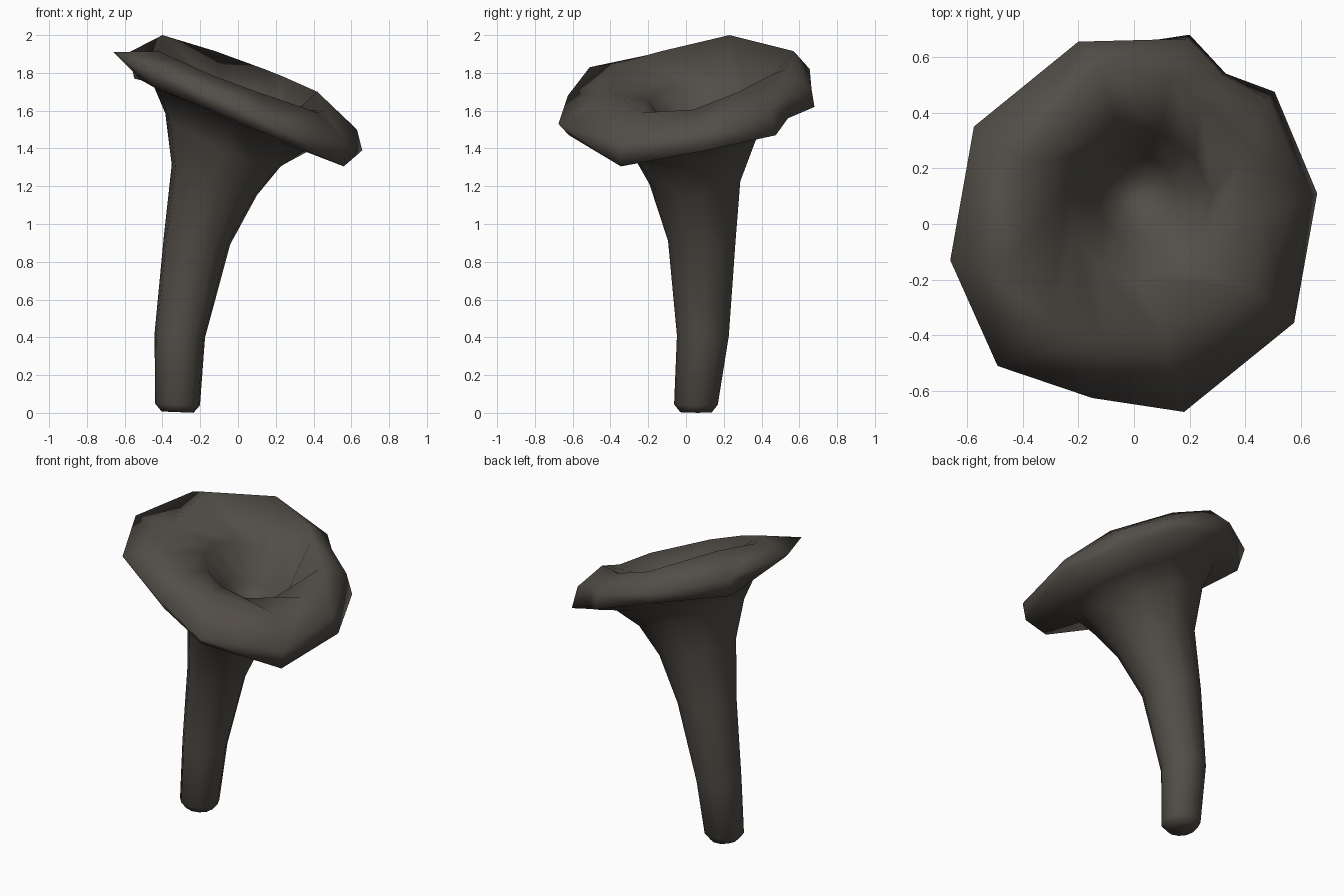
import bpy, bmesh, math

# Single dark grey-brown colour
mat = bpy.data.materials.new("dark_grey_brown")
mat.diffuse_color = (0.085, 0.075, 0.064, 1)

# Uneven rim: lower edge, upper edge and inner crest of the rolled lip
lower = [(.2, .68, 1.62), (.33, .54, 1.56), (.505, .475, 1.47), (.658, .11, 1.39),
         (.56, -.345, 1.305), (.17, -.62, 1.47), (-.14, -.57, 1.60), (-.43, -.42, 1.715),
         (-.51, -.03, 1.76), (-.55, .31, 1.77), (-.195, .62, 1.745)]
upper = [(.19, .665, 1.71), (.31, .54, 1.69), (.48, .45, 1.61), (.63, .1, 1.50),
         (.575, -.355, 1.42), (.18, -.675, 1.53), (-.15, -.625, 1.68), (-.49, -.51, 1.83),
         (-.66, -.13, 1.91), (-.575, .35, 1.91), (-.2, .655, 1.82)]
crest = [(.14, .53, 1.82), (.24, .43, 1.78), (.42, .28, 1.70), (.46, .04, 1.605),
         (.42, -.23, 1.59), (.1, -.40, 1.70), (-.12, -.41, 1.78), (-.3, -.33, 1.86),
         (-.42, -.13, 1.915), (-.4, .23, 2.0), (-.12, .57, 1.915)]
N = len(lower)


def ring(cx, cy, rx, ry, z, sx, sy=0):
    """Tilted elliptical ring, z changing along x by sx and along y by sy."""
    pts = []
    for i in range(N):
        a = math.radians(74) - 2 * math.pi * i / N
        dx, dy = rx * math.cos(a), ry * math.sin(a)
        pts.append((cx + dx, cy + dy, z + sx * dx + sy * dy))
    return pts


# Stem, from rounded foot up into the flare
stem = [ring(*p) for p in [
    (-.32, .055, .085, .085, .004, -.04),
    (-.32, .055, .12, .118, .045, -.04),
    (-.308, .092, .135, .14, .41, -.08),
    (-.217, .087, .178, .182, .91, -.1),
    (-.125, .052, .228, .245, 1.23, -.356, .08),
    (-.078, .045, .31, .34, 1.44, -.455, .15),
    (-.035, .04, .43, .43, 1.575, -.435, .08)]]

# Funnel, from the lip down into the narrow throat
funnel = [ring(*p) for p in [
    (.02, .07, .26, .27, 1.65, -.4),
    (.01, .10, .14, .15, 1.48, -.3),
    (.0, .12, .05, .05, 1.36, -.1)]]

# Loft all rings into one closed body; the lip is split so its folds run outwards
bm = bmesh.new()
rings = [[bm.verts.new(p) for p in r] for r in stem + [lower, upper, crest] + funnel]
lip = len(stem) + 1
for k, (a, b) in enumerate(zip(rings, rings[1:])):
    for i in range(N):
        j = (i + 1) % N
        if k == lip:
            bm.faces.new((a[i], a[j], b[i]))
            bm.faces.new((a[j], b[j], b[i]))
        else:
            bm.faces.new((a[i], a[j], b[j], b[i]))
bm.faces.new(rings[0])
bm.faces.new(rings[-1])
bmesh.ops.recalc_face_normals(bm, faces=bm.faces)
for f in bm.faces:
    f.smooth = True
me = bpy.data.meshes.new("funnel_mushroom")
bm.to_mesh(me)
bm.free()
me.materials.append(mat)
bpy.context.collection.objects.link(bpy.data.objects.new("funnel_mushroom", me))
